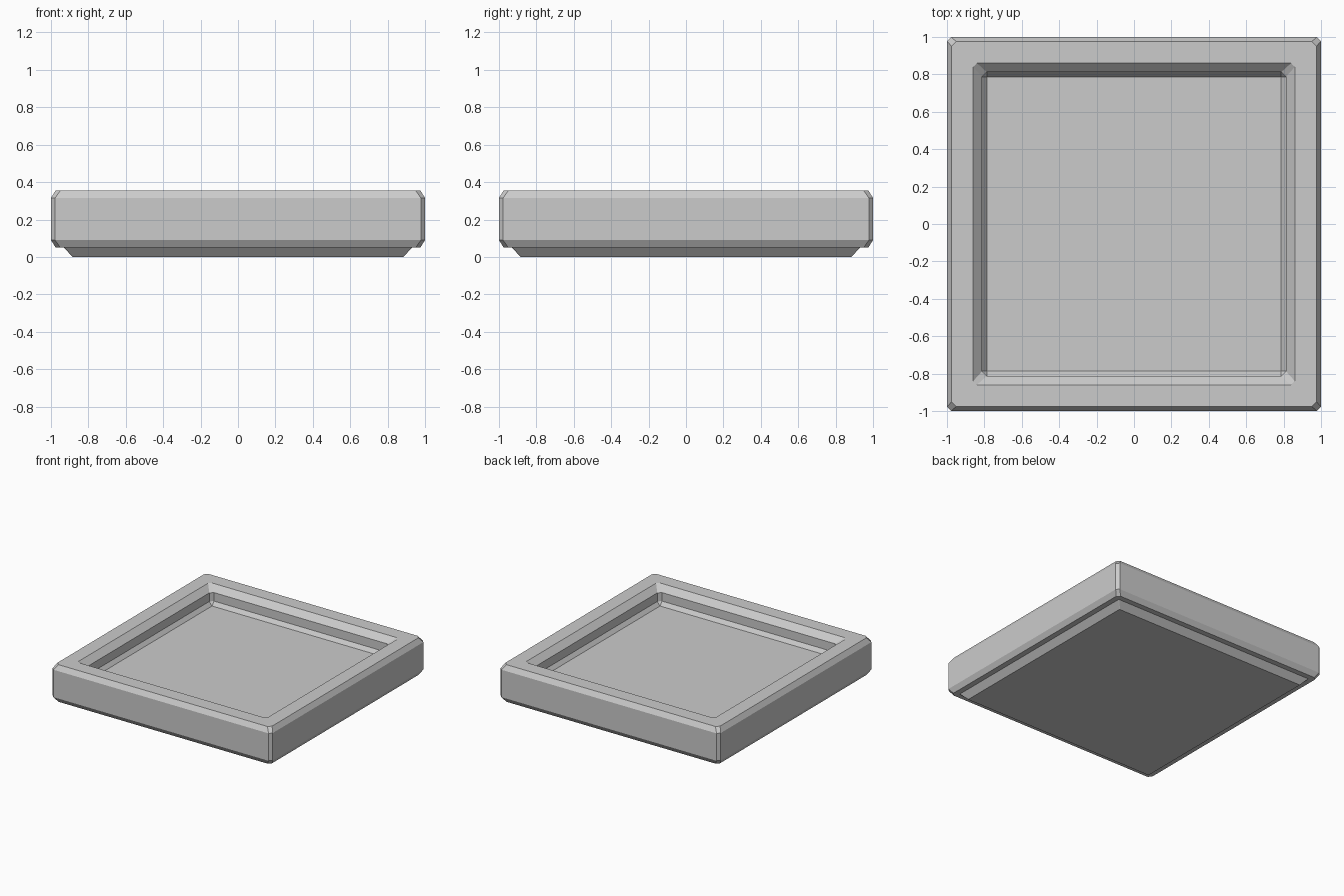
import bpy, bmesh

if "Cube" in bpy.data.objects:
    bpy.data.objects.remove(bpy.data.objects["Cube"])


def ring(bm, half, cut, z):
    """Square loop with chamfered corners."""
    h, i = half, half - cut
    pts = [(i, -h), (h, -i), (h, i), (i, h), (-i, h), (-h, i), (-h, -i), (-i, -h)]
    return [bm.verts.new((x, y, z)) for x, y in pts]


def loft(name, profile):
    """Skin a stack of chamfered square loops and cap both ends."""
    bm = bmesh.new()
    rings = [ring(bm, *p) for p in profile]
    for a, b in zip(rings, rings[1:]):
        for k in range(8):
            n = (k + 1) % 8
            bm.faces.new((a[k], a[n], b[n], b[k]))
    bm.faces.new(rings[0][::-1])
    bm.faces.new(rings[-1])
    bmesh.ops.recalc_face_normals(bm, faces=bm.faces)
    mesh = bpy.data.meshes.new(name)
    bm.to_mesh(mesh)
    bm.free()
    obj = bpy.data.objects.new(name, mesh)
    bpy.context.collection.objects.link(obj)
    return obj


# Square tray in one skin: (half width, corner chamfer, height)
loft("square_tray", [
    # tapered foot
    (0.885, 0.005, 0.0),
    (0.93, 0.005, 0.05),
    # outer wall with chamfered edges
    (0.975, 0.025, 0.05),
    (1.0, 0.022, 0.09),
    (1.0, 0.022, 0.315),
    (0.975, 0.025, 0.355),
    # sloped inner lip
    (0.86, 0.02, 0.355),
    (0.812, 0.025, 0.308),
    # recess wall and floor edge
    (0.812, 0.025, 0.238),
    (0.787, 0.002, 0.207),
])
